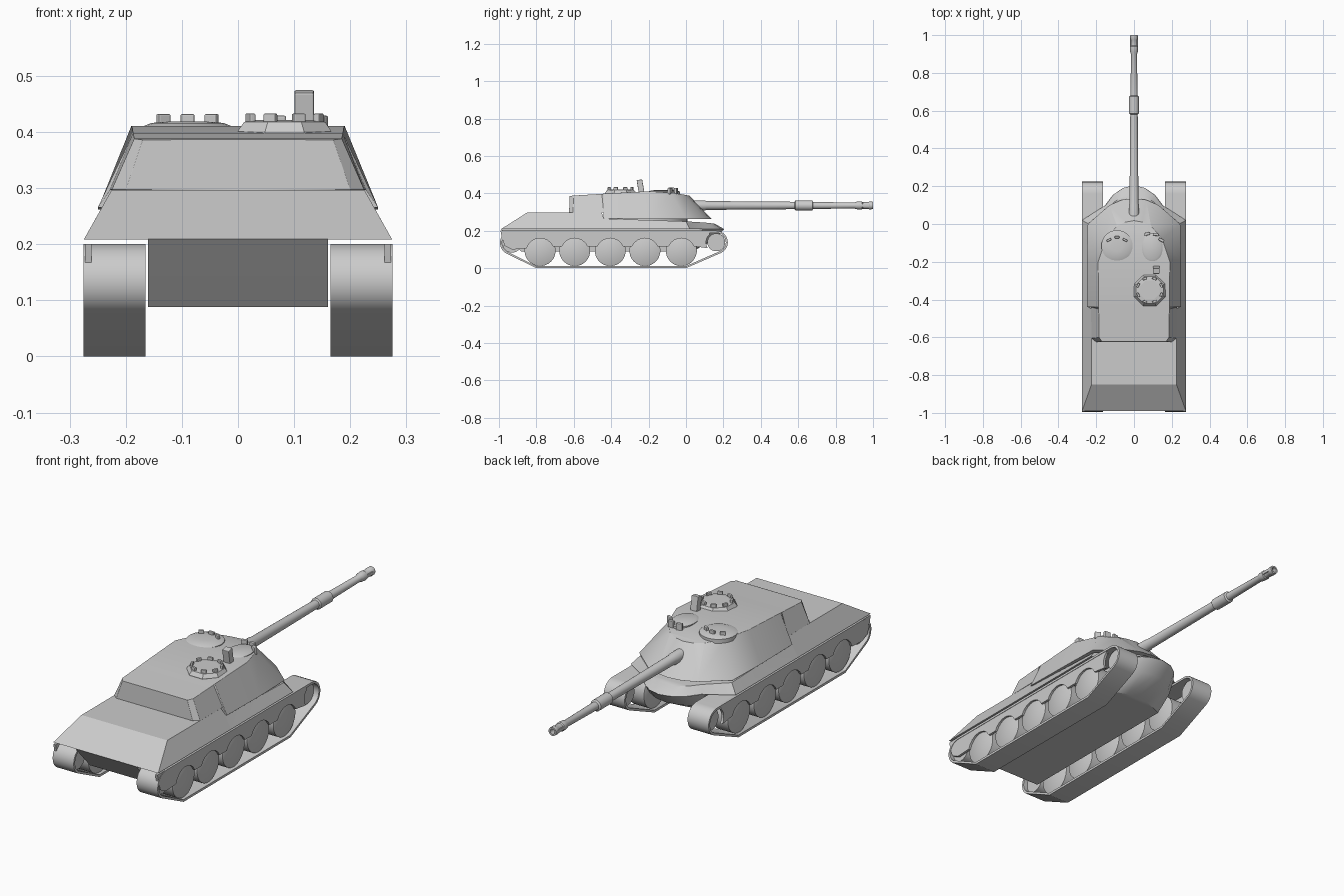
import bpy, bmesh, math
from mathutils import Matrix, Vector

if "Cube" in bpy.data.objects:
    bpy.data.objects.remove(bpy.data.objects["Cube"])


def finish(name, bm, smooth=None, bevel=0):
    bmesh.ops.recalc_face_normals(bm, faces=bm.faces)
    me = bpy.data.meshes.new(name)
    bm.to_mesh(me)
    bm.free()
    ob = bpy.data.objects.new(name, me)
    bpy.context.collection.objects.link(ob)
    if bevel:
        m = ob.modifiers.new("Bevel", 'BEVEL')
        m.width, m.segments, m.limit_method = bevel, 2, 'ANGLE'
        m.angle_limit = math.radians(40)
    if smooth:
        bpy.ops.object.select_all(action='DESELECT')
        ob.select_set(True)
        bpy.context.view_layer.objects.active = ob
        bpy.ops.object.shade_smooth_by_angle(angle=math.radians(smooth))
    return ob


def loft(name, halves, smooth=None, bevel=0):
    """Symmetric solid from stacked half outlines running rear to nose."""
    bm = bmesh.new()
    rings = []
    for h in halves:
        pts = h + [(-x, y, z) for x, y, z in h[-2:0:-1]]
        rings.append([bm.verts.new(p) for p in pts])
    n = len(rings[0])
    for a, b in zip(rings, rings[1:]):
        for i in range(n):
            bm.faces.new((a[i], a[(i + 1) % n], b[(i + 1) % n], b[i]))
    for r in (rings[0], rings[-1]):
        for i in range(n // 2):
            quad = [r[i], r[i + 1], r[(n - i - 1) % n], r[(n - i) % n]]
            bm.faces.new(list(dict.fromkeys(quad)))
    return finish(name, bm, smooth, bevel)


def lathe(name, profile, origin, axis='Z', seg=24, smooth=35, scale=(1, 1)):
    """Solid of revolution from (distance along axis, radius) pairs."""
    bm = bmesh.new()
    rings = []
    for d, r in profile:
        ring = []
        for i in range(seg):
            a = 2 * math.pi * (i + .5) / seg
            u, v = r * math.cos(a) * scale[0], r * math.sin(a) * scale[1]
            p = {'X': (d, u, v), 'Y': (u, d, v), 'Z': (u, v, d)}[axis]
            ring.append(bm.verts.new(Vector(p) + Vector(origin)))
        rings.append(ring)
    for a, b in zip(rings, rings[1:]):
        for i in range(seg):
            j = (i + 1) % seg
            bm.faces.new((a[i], a[j], b[j], b[i]))
    bm.faces.new(rings[0])
    bm.faces.new(rings[-1])
    return finish(name, bm, smooth)


def box(name, centre, size, turn=0, tilt=0):
    bm = bmesh.new()
    bmesh.ops.create_cube(bm, size=1)
    m = (Matrix.Translation(centre) @ Matrix.Rotation(turn, 4, 'Z')
         @ Matrix.Rotation(tilt, 4, 'X') @ Matrix.Diagonal((*size, 1)))
    bm.transform(m)
    return finish(name, bm, bevel=.003)


def arc(cy, cz, r, a0, a1, n):
    return [(cy + r * math.cos(math.radians(a0 + (a1 - a0) * i / n)),
             cz + r * math.sin(math.radians(a0 + (a1 - a0) * i / n))) for i in range(n + 1)]


def track_path(t):
    """Side outline of the track, inset by t."""
    return (arc(.162, .138, .062 - t, 90, -65, 10) + [(.0, t), (-.80, t)]
            + arc(-.93, .135, .065 - t, 235, 90, 8))


# Upper hull with sloped sides, engine deck and rounded pointed nose
low = [(0, -.99), (.275, -.99), (.275, -.45), (.275, -.44), (.275, .02),
       (.15, .10), (.11, .155), (.06, .19), (0, .205)]
loft("upper_hull", [
    [(x, y, .208) for x, y in low],
    [(0, -.85, .297), (.225, -.85, .297), (.225, -.45, .297), (.243, -.44, .265),
     (.24, .0, .25), (.14, .08, .245), (.10, .12, .242), (.05, .148, .238), (0, .155, .237)]],
    smooth=25)

# Lower hull tub with curved bow
tub = []
for z, back, ys in ((.088, -.88, (-.02, .0, .02, .03)), (.15, -.937, (.06, .11, .14, .15)),
                    (.209, -.99, (.09, .15, .19, .204))):
    tub.append([(0, back, z), (.16, back, z)]
               + [(x, y, z) for x, y in zip((.16, .115, .06, 0), ys)])
loft("lower_hull", tub, smooth=30)

# Turret and its ring
loft("turret", [
    [(0, -.625, .297), (.20, -.625, .297), (.225, -.605, .297), (.228, -.44, .297),
     (.25, -.44, .265), (.25, -.2, .262), (.245, .0, .262), (.13, .10, .262),
     (.065, .128, .262), (0, .137, .262)],
    [(0, -.622, .387), (.17, -.622, .386), (.185, -.60, .388), (.187, -.45, .397),
     (.187, -.44, .398), (.19, -.2, .411), (.15, -.08, .403), (.09, -.01, .393),
     (.045, .01, .389), (0, .018, .388)]], smooth=35, bevel=.008)
lathe("turret_ring", [(.235, .21), (.285, .21)], (0, -.2, 0), seg=40)

# Gun: tapered barrel, sleeve and muzzle brake with a bore
lathe("gun_barrel", [(-.05, .027), (.10, .027), (.11, .024), (.58, .02), (.585, .027),
                     (.675, .027), (.68, .019), (.90, .016), (.91, .02), (.93, .022),
                     (.94, .022), (.945, .018), (.975, .018), (.98, .021), (1.0, .02),
                     (1.0, .012), (.93, .012)],
      (0, 0, .335), 'Y', 20)
for s in (-1, 1):
    box("muzzle_brake_rib", (s * .018, .955, .335), (.007, .06, .016))

# Running gear, one set per side
wheels = (-.78, -.595, -.405, -.22, -.025)
skirt = [(-.985, .165), (-.992, .20), (.12, .20)] + arc(.162, .138, .055, 130, 215, 6)
for y in reversed(wheels):
    skirt += arc(y, .085, .075, 25, 155, 8) if y > wheels[0] else arc(y, .085, .075, 25, 165, 8)
skirt += [(-.93, .10), (-.97, .12)]
for s, side in ((1, "right"), (-1, "left")):
    bm = bmesh.new()
    loops = [[bm.verts.new((s * x, y, z)) for y, z in track_path(t)]
             for x, t in ((.165, 0), (.275, 0), (.275, .011), (.165, .011))]
    n = len(loops[0])
    for k in range(4):
        a, b = loops[k], loops[(k + 1) % 4]
        for i in range(n):
            j = (i + 1) % n
            bm.faces.new((a[i], a[j], b[j], b[i]))
    finish(side + "_track", bm, 25)

    bm = bmesh.new()
    f = bm.faces.new([bm.verts.new((s * .273, y, z)) for y, z in skirt])
    ext = bmesh.ops.extrude_face_region(bm, geom=[f])
    bmesh.ops.translate(bm, vec=(-s * .012, 0, 0),
                        verts=[v for v in ext['geom'] if isinstance(v, bmesh.types.BMVert)])
    finish(side + "_skirt", bm)

    for y in wheels:
        lathe(side + "_road_wheel", [(-.043, .078), (-.04, .083), (.04, .083), (.043, .078)],
              (s * .22, y, .094), 'X', 28)
    lathe(side + "_idler", [(-.03, .048), (.03, .048)], (s * .22, .162, .138), 'X')
    lathe(side + "_sprocket", [(-.035, .052), (.035, .052)], (s * .22, -.93, .135), 'X')

# Commander cupola: octagon with a ring of vision blocks
cx, cy = .083, -.35
lathe("cupola", [(.385, .09), (.402, .09), (.418, .078), (.421, .055)], (cx, cy, 0), seg=8, smooth=None)
for i in range(8):
    a = math.pi * (i + .5) / 4
    box("cupola_vision_block", (cx + .066 * math.cos(a), cy + .066 * math.sin(a), .423),
        (.012, .024, .02), a)

# Sight periscope in front of the cupola
box("sight_periscope", (.118, -.243, .436), (.035, .03, .074), tilt=math.radians(10))

# Round hatch with three vision blocks
lathe("round_hatch", [(.39, .083), (.409, .083), (.416, .065), (.419, .03)], (-.09, -.115, 0))
for dx, dy, a in ((-.043, .03, .5), (0, .045, 0), (.043, .03, -.5)):
    box("hatch_vision_block", (-.09 + dx, -.115 + dy, .42), (.025, .012, .024), a)

# Oval hatch with two vision blocks
lathe("oval_hatch", [(.385, .055), (.409, .055), (.415, .045)], (.097, -.125, 0), scale=(1, 1.4))
for x, y, a in ((.07, -.052, .2), (.115, -.055, -.1), (.145, -.085, -.5)):
    box("oval_hatch_vision_block", (x, y, .412), (.03, .015, .034), a)
